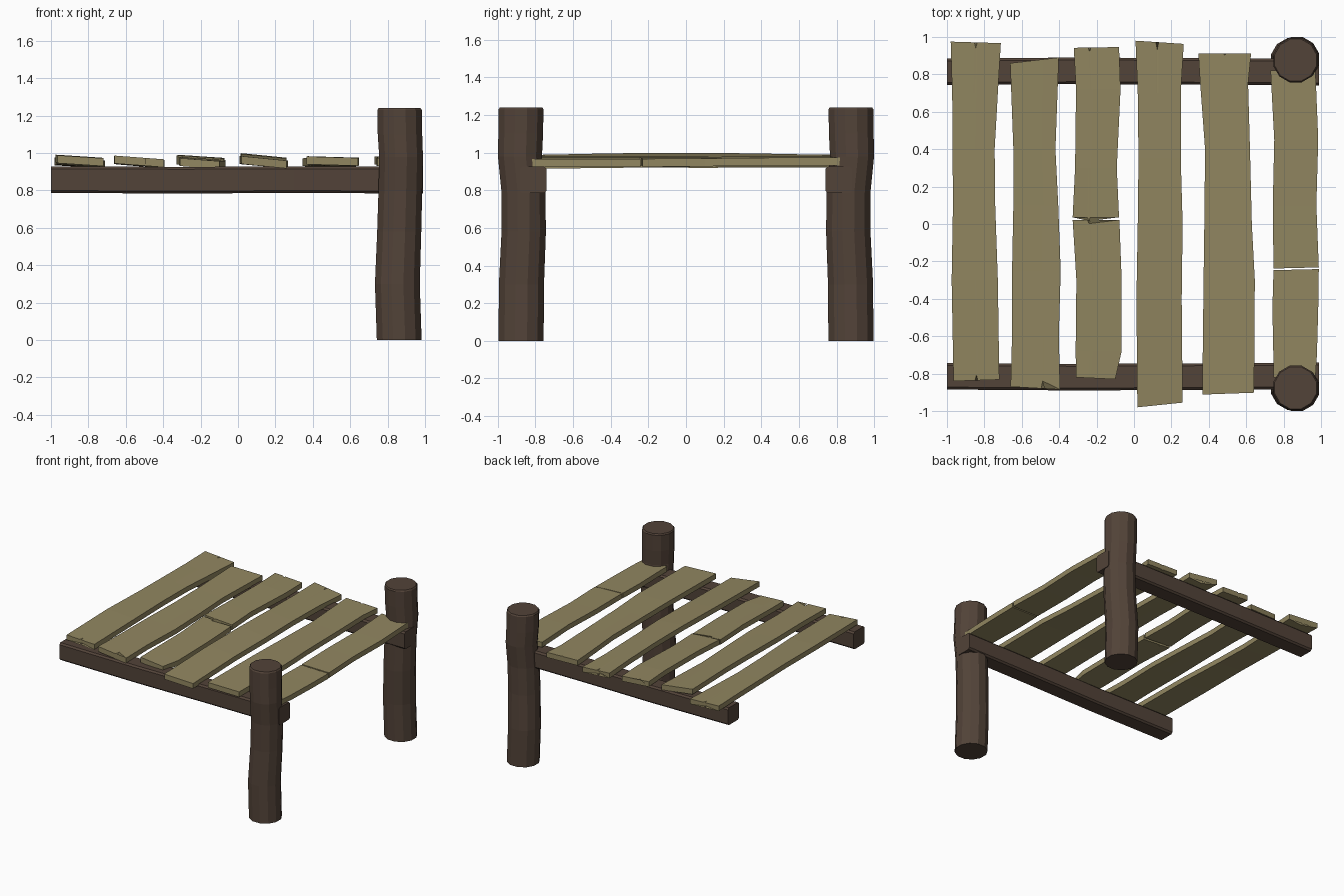
import bpy, bmesh, math


def material(name, rgb):
    m = bpy.data.materials.new(name)
    m.diffuse_color = (*rgb, 1)
    return m


DARK = material("dark brown timber", (0.085, 0.056, 0.040))
PALE = material("weathered olive plank", (0.285, 0.240, 0.118))


def loft(name, rings, mat):
    """Skin a list of closed rings of points and cap both ends."""
    bm = bmesh.new()
    loops = [[bm.verts.new(p) for p in ring] for ring in rings]
    n = len(loops[0])
    for a, b in zip(loops, loops[1:]):
        for i in range(n):
            j = (i + 1) % n
            bm.faces.new((a[i], a[j], b[j], b[i]))
    bm.faces.new(loops[0])
    bm.faces.new(loops[-1])
    bmesh.ops.recalc_face_normals(bm, faces=bm.faces)
    me = bpy.data.meshes.new(name)
    bm.to_mesh(me)
    bm.free()
    me.materials.append(mat)
    ob = bpy.data.objects.new(name, me)
    bpy.context.collection.objects.link(ob)
    return ob


# Crooked round posts: height, x centre, distance from the middle, radius
POST = [(0, 0.862, 0.876, 0.124), (0.30, 0.852, 0.874, 0.124),
        (0.58, 0.862, 0.862, 0.122), (0.80, 0.868, 0.864, 0.121),
        (0.98, 0.872, 0.882, 0.121), (1.10, 0.866, 0.878, 0.123),
        (1.23, 0.864, 0.876, 0.123), (1.24, 0.864, 0.876, 0.116)]
# Squared beams: x, distance from the middle, height of the centre
BEAM = [(-1.0, 0.814, 0.857), (-0.3, 0.819, 0.855),
        (0.3, 0.816, 0.857), (0.99, 0.812, 0.855)]

for side, s in (("front", -1), ("back", 1)):
    loft(side + "_post",
         [[(x + r * math.cos(math.tau * (k + 0.5) / 12),
            s * y + r * math.sin(math.tau * (k + 0.5) / 12), z)
           for k in range(12)] for z, x, y, r in POST], DARK)
    h, c = 0.071, 0.058      # half size and start of the chamfer
    section = [(-h, -c), (-c, -h), (c, -h), (h, -c),
               (h, c), (c, h), (-c, h), (-h, c)]
    loft(side + "_beam",
         [[(x, s * y + u, z + v) for u, v in section] for x, y, z in BEAM], DARK)


def plank(name, rows, slant=(0, 0), notch=(0, 0), split=0.5, z=0.956, tilt=0.008):
    """Wavy plank through rows of (y, left x, right x), front to back.
    slant skews each end, notch cuts a V into each end (negative = tongue)."""
    rings = []
    last = len(rows) - 1
    for i, (y, xl, xr) in enumerate(rows):
        skew = slant[0] if i == 0 else slant[1] if i == last else 0
        cut = notch[0] if i == 0 else -notch[1] if i == last else 0
        top = []
        for f, k in ((0, 0), (split - 0.03, 0), (split, 1), (split + 0.03, 0), (1, 0)):
            bow = 0.006 * math.cos(y * 2.4 + xl * 5) - 0.006 * y * y
            top.append((xl + (xr - xl) * f, y + skew * f + cut * k,
                        z + bow + tilt * (1 - 2 * f)))
        t = 0.021
        rings.append([(a, b, c + t) for a, b, c in top] +
                     [(a, b, c - t) for a, b, c in reversed(top)])
    loft(name, rings, PALE)


# Deck planks from left to right
plank("plank_1", [(-0.84, -0.965, -0.72), (-0.3, -0.975, -0.728), (0.1, -0.968, -0.742),
                  (0.4, -0.97, -0.745), (0.7, -0.972, -0.728), (0.975, -0.98, -0.712)],
      (0.008, -0.008), (0.03, 0.03), z=0.958)
plank("plank_2", [(-0.87, -0.66, -0.395), (-0.6, -0.652, -0.402), (-0.25, -0.652, -0.392),
                  (0.1, -0.645, -0.405), (0.4, -0.645, -0.42), (0.86, -0.662, -0.402)],
      (-0.015, 0.03), (0.04, 0), 0.65, tilt=0.01)
plank("plank_3_front", [(-0.82, -0.31, -0.10), (-0.68, -0.312, -0.066),
                        (-0.3, -0.308, -0.066), (0.022, -0.328, -0.078)],
      (-0.01, 0), (0, 0.02), 0.35, z=0.953)
plank("plank_3_back", [(0.036, -0.328, -0.08), (0.3, -0.315, -0.092),
                       (0.72, -0.31, -0.072), (0.942, -0.322, -0.08)],
      (0, 0.004), (-0.02, 0.02), 0.35, z=0.958)
plank("plank_4", [(-0.98, 0.018, 0.26), (-0.4, 0.013, 0.255), (0, 0.02, 0.26),
                  (0.35, 0.024, 0.25), (0.7, 0.02, 0.25), (0.98, 0.008, 0.266)],
      (0.025, -0.017), (0, 0.04), 0.45, z=0.96, tilt=0.012)
plank("plank_5", [(-0.912, 0.365, 0.642), (-0.3, 0.372, 0.646), (0, 0.376, 0.63),
                  (0.4, 0.38, 0.62), (0.75, 0.354, 0.61), (0.912, 0.344, 0.626)],
      (0.01, 0), (0, 0.01), z=0.956, tilt=0.004)
plank("plank_6_front", [(-0.82, 0.745, 0.97), (-0.7, 0.745, 0.978),
                        (-0.45, 0.74, 0.985), (-0.247, 0.746, 0.988)],
      (0, 0.006), z=0.954, tilt=0.004)
plank("plank_6_back", [(-0.238, 0.746, 0.988), (0.1, 0.742, 0.975),
                       (0.45, 0.75, 0.985), (0.82, 0.73, 0.97)],
      (0.006, 0), z=0.956, tilt=0.004)
